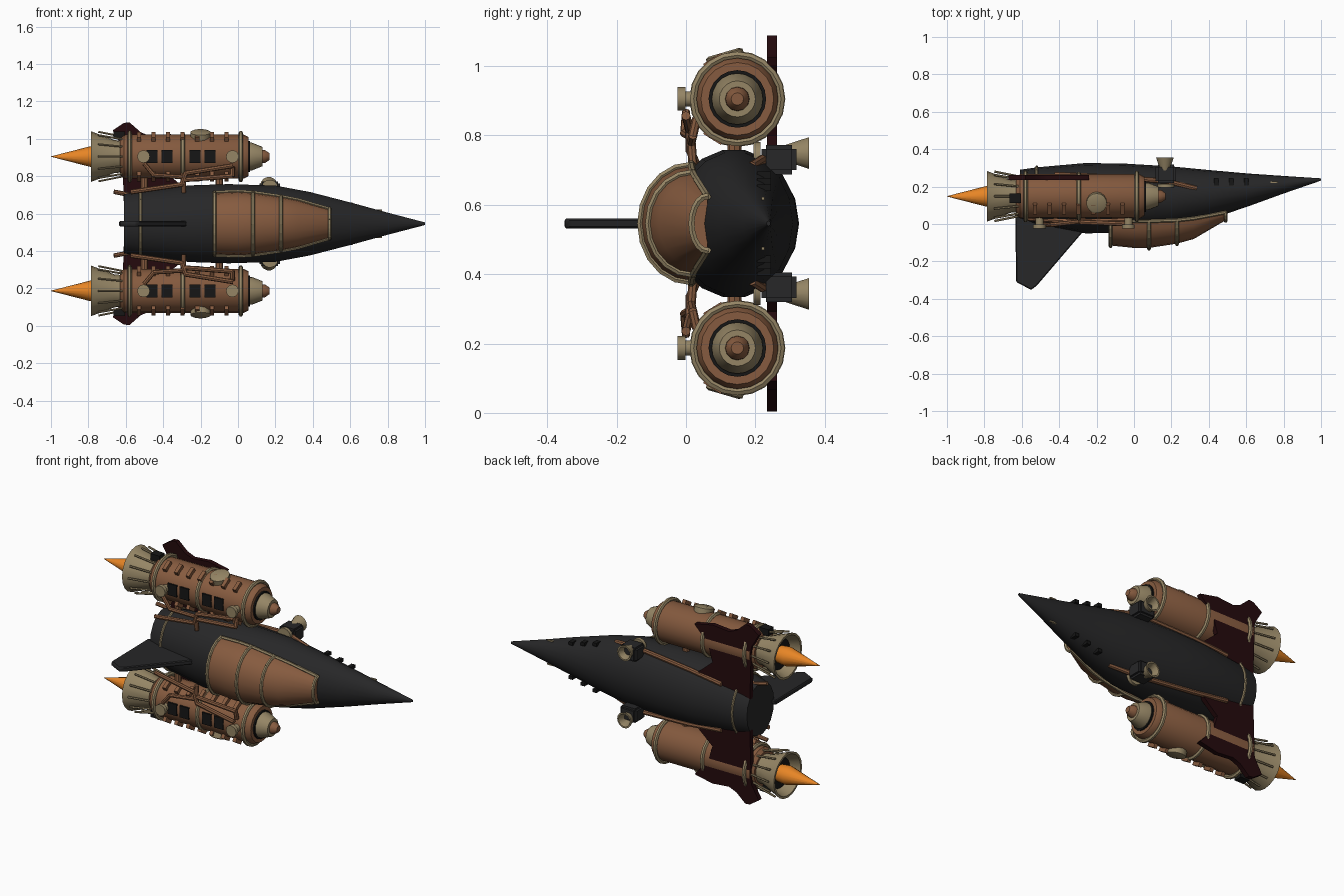
import bpy, bmesh, math
from mathutils import Vector, Matrix

if "Cube" in bpy.data.objects:
    bpy.data.objects.remove(bpy.data.objects["Cube"])

C = 0.546          # height of the symmetry plane; all z values below are relative to it
EY, EZ = 0.148, 0.359   # engine axis


def mat(name, col):
    m = bpy.data.materials.new(name)
    m.diffuse_color = (*col, 1)
    m.use_nodes = True
    m.node_tree.nodes["Principled BSDF"].inputs["Base Color"].default_value = m.diffuse_color
    return m


DARK = mat("dark grey", (0.02, 0.02, 0.021))
BLACK = mat("black", (0.008, 0.008, 0.008))
BROWN = mat("copper brown", (0.24, 0.105, 0.05))
TAN = mat("brass tan", (0.30, 0.235, 0.13))
RED = mat("dark red", (0.018, 0.003, 0.004))
ORANGE = mat("flame orange", (0.85, 0.25, 0.02))


def finish(bm, name, material, mirror=False, sharp=35):
    bmesh.ops.recalc_face_normals(bm, faces=bm.faces)
    for f in bm.faces:
        f.smooth = True
    for e in bm.edges:
        if len(e.link_faces) == 2 and e.calc_face_angle(0) > math.radians(sharp):
            e.smooth = False
    me = bpy.data.meshes.new(name)
    bm.to_mesh(me)
    bm.free()
    me.materials.append(material)
    ob = bpy.data.objects.new(name, me)
    ob.location = (0, 0, C)
    bpy.context.collection.objects.link(ob)
    if mirror:
        md = ob.modifiers.new("mirror", 'MIRROR')
        md.use_axis = (False, False, True)
        md.use_mirror_merge = False
    return ob


def loft(bm, loops, wrap=False):
    rings = [[bm.verts.new(p) for p in lp] for lp in loops]
    n = len(rings[0])
    pairs = list(zip(rings, rings[1:])) + ([(rings[-1], rings[0])] if wrap else [])
    for a, b in pairs:
        for i in range(n):
            j = (i + 1) % n
            bm.faces.new((a[i], a[j], b[j], b[i]))
    if not wrap:
        bm.faces.new(rings[0])
        bm.faces.new(rings[-1][::-1])


def lathe(bm, prof, o=(0, EY, EZ), axis=(1, 0, 0), n=20, wrap=False):
    """Turn (distance, radius) points round an axis through o."""
    q = Vector(axis).to_track_quat('Z', 'Y')
    loft(bm, [[Vector(o) + q @ Vector((r * math.cos(2 * math.pi * i / n), r * math.sin(2 * math.pi * i / n), t))
               for i in range(n)] for t, r in prof], wrap)


def ring(bm, x, r, w=0.012):
    lathe(bm, [(x + w * math.cos(k * math.pi / 3), r + w * math.sin(k * math.pi / 3)) for k in range(6)], wrap=True)


def pipe(bm, pts, r, n=8):
    for a, b in zip(pts, pts[1:]):
        a, b = Vector(a), Vector(b)
        d = b - a
        lathe(bm, [(-r * .3, r), (d.length + r * .3, r)], a, d, n)


def box(bm, c, s, rot=0, bevel=0):
    """Box turned about x by rot."""
    g = bmesh.ops.create_cube(bm, size=1, matrix=Matrix.Translation(c) @ Matrix.Rotation(rot, 4, 'X') @ Matrix.Diagonal((*s, 1)))
    if bevel:
        es = {e for v in g['verts'] for e in v.link_edges}
        bmesh.ops.bevel(bm, geom=list(es), offset=bevel, segments=2, affect='EDGES')


def plate(bm, pts, off):
    vs = [bm.verts.new(p) for p in pts]
    f = bm.faces.new(vs)
    r = bmesh.ops.extrude_face_region(bm, geom=[f])
    bmesh.ops.translate(bm, vec=off, verts=[v for v in r['geom'] if isinstance(v, bmesh.types.BMVert)])
    bm.faces.new(vs[::-1]) if not f.is_valid else None


def around(a, r, x):
    """Point on the engine, a degrees from -y towards +z."""
    a = math.radians(a)
    return (x, EY - r * math.cos(a), EZ + r * math.sin(a))


# Fuselage: (x, centre y, half y, half z)
secs = [(-.61, .16, .13, .16), (-.52, .151, .152, .178), (-.26, .138, .188, .208), (-.05, .138, .185, .215),
        (.2, .14, .168, .207), (.385, .154, .136, .172), (.61, .182, .088, .113), (.8, .21, .047, .06), (1, .238, .006, .007)]
bm = bmesh.new()
N = 18
loft(bm, [[(x, cy + hy * math.cos(2 * math.pi * i / N), hz * math.sin(2 * math.pi * i / N)) for i in range(N)] for x, cy, hy, hz in secs])
finish(bm, "fuselage", DARK)
bm = bmesh.new()
pipe(bm, [(-.52, .151 + .154 * math.cos(math.pi * i / 12), .18 * math.sin(math.pi * i / 12)) for i in range(25)], .008, 6)
finish(bm, "tail_band", TAN)

# Canopy: (x, base y, peak y, half width)
cs = [(-.125, .02, -.115, .165), (0, .015, -.128, .17), (.08, .015, -.128, .165), (.23, .02, -.105, .143),
      (.32, .03, -.08, .125), (.49, .062, .02, .075)]


def arc(c, g=0):
    x, b, p, h = c
    return [(x, b - (b - p + g) * math.sin(math.pi * i / 10), (h + g) * math.cos(math.pi * i / 10)) for i in range(11)]


bm = bmesh.new()
loft(bm, [arc(c) for c in cs])
finish(bm, "canopy", BROWN)
bm = bmesh.new()
for k in (0, 2, 3, 5):
    pipe(bm, arc(cs[k], .004), .01, 6)
for e in (0, -1):
    pipe(bm, [arc(c, .003)[e] for c in cs], .01, 6)
finish(bm, "canopy_frame", TAN)

# Tail fin
bm = bmesh.new()
plate(bm, [(x, y, -.014) for x, y in [(-.635, .05), (-.63, -.31), (-.55, -.352), (-.52, -.33), (-.28, -.05), (-.2, .05)]], (0, 0, .028))
bmesh.ops.bevel(bm, geom=bm.edges[:], offset=.005, segments=1, affect='EDGES')
finish(bm, "tail_fin", DARK)

# Wings passing under the engines
bm = bmesh.new()
plate(bm, [(x, .234, z - C) for x, z in [(-.2, .66), (-.36, .8), (-.33, .9), (-.24, 1.0), (-.36, 1.025), (-.47, 1.015),
      (-.52, 1.035), (-.58, 1.088), (-.61, 1.085), (-.67, 1.045), (-.62, .96), (-.61, .64)]], (0, .028, 0))
finish(bm, "wing", RED, True)

# Engine body, nose, nozzle and flame
bm = bmesh.new()
lathe(bm, [(-.63, .10), (-.61, .118), (.03, .118), (.055, .105)])
finish(bm, "engine_body", BROWN, True)
bm = bmesh.new()
for x, r in [(-.58, .128), (-.295, .12), (.015, .126)]:
    ring(bm, x, r)
finish(bm, "engine_rings", TAN, True)
bm = bmesh.new()
lathe(bm, [(.05, .083), (.064, .083)])
finish(bm, "engine_collar", BLACK, True)
bm = bmesh.new()
lathe(bm, [(.05, .074), (.075, .074), (.13, .052)])
finish(bm, "engine_nose", TAN, True)
bm = bmesh.new()
lathe(bm, [(.12, .036), (.145, .034), (.168, .018)], n=12)
finish(bm, "engine_nose_tip", BROWN, True)
bm = bmesh.new()
lathe(bm, [(-.62, .085), (-.66, .088), (-.785, .135), (-.785, .122), (-.70, .09), (-.62, .07)], wrap=True)
for k in range(12):
    pipe(bm, [around(k * 30, .107, -.62), around(k * 30, .132, -.745)], .006, 6)
finish(bm, "nozzle", TAN, True)
bm = bmesh.new()
lathe(bm, [(-.735, .09), (-.69, .085)])
finish(bm, "nozzle_core", BLACK, True)
bm = bmesh.new()
lathe(bm, [(-1, .001), (-.79, .055), (-.73, .05)], n=16)
finish(bm, "flame", ORANGE, True)

# Engine cooling ribs, dark vents and caps
bm = bmesh.new()
for k in range(7):
    for a in (-58, 58):
        box(bm, around(a, .12, -.53 + k * .078), (.022, .035, .06), -math.radians(a))
finish(bm, "engine_ribs", BROWN, True)
bm = bmesh.new()
for x in (-.46, -.38, -.23, -.15):
    box(bm, around(0, .116, x), (.06, .012, .07))
box(bm, around(85, .115, -.635), (.06, .05, .04))
finish(bm, "engine_vents", BLACK, True)
bm = bmesh.new()
for x in (-.505, -.03):
    lathe(bm, [(.1, .022), (.15, .022), (.15, .034), (.172, .034)], (x, EY, EZ), (0, -1, 0), 12)
lathe(bm, [(.1, .055), (.135, .055), (.14, .045)], (-.2, EY, EZ), (0, -.28, .96), 16)
finish(bm, "engine_caps", TAN, True)

# Pipes and struts linking engines to fuselage
bm = bmesh.new()
pipe(bm, [(-.57, .03, .17), (-.3, .012, .21), (-.28, .01, .27), (-.03, .0, .31)], .013)
pipe(bm, [(-.29, .02, .17), (-.29, .015, .235), (-.03, .02, .255), (-.03, .03, .30)], .013)
pipe(bm, [(-.5, .0, .32), (-.45, -.005, .26), (-.3, .012, .25)], .012)
pipe(bm, [(.33, .19, .165), (.17, .23, .19), (-.2, .255, .165), (-.42, .265, .14)], .014)
pipe(bm, [(-.45, .2, .13), (-.66, .17, .17)], .012)
for x in (-.5, -.1):
    pipe(bm, [(x, .14, .15), (x, .14, .28)], .02)
finish(bm, "pipes", BROWN, True)

# Side thrusters
bm = bmesh.new()
box(bm, (.17, .268, .184), (.11, .1, .085), 0, .012)
finish(bm, "thruster_box", DARK, True)
bm = bmesh.new()
lathe(bm, [(.28, .022), (.355, .047), (.355, .038), (.30, .018)], (.165, 0, .203), (0, 1, 0), 14, True)
lathe(bm, [(.195, .045), (.215, .045)], (.17, 0, .19), (0, 1, 0), 12)
finish(bm, "thruster_cone", TAN, True)

# Small vents along the nose
bm = bmesh.new()
for x, z in [(.44, .152), (.52, .133), (.6, .115)]:
    box(bm, (x, .225, z - .012), (.025, .04, .02))
finish(bm, "nose_vents", BLACK, True)
bm = bmesh.new()
box(bm, (.75, .222, .072), (.04, .008, .008))
finish(bm, "nose_marker", TAN, True)
